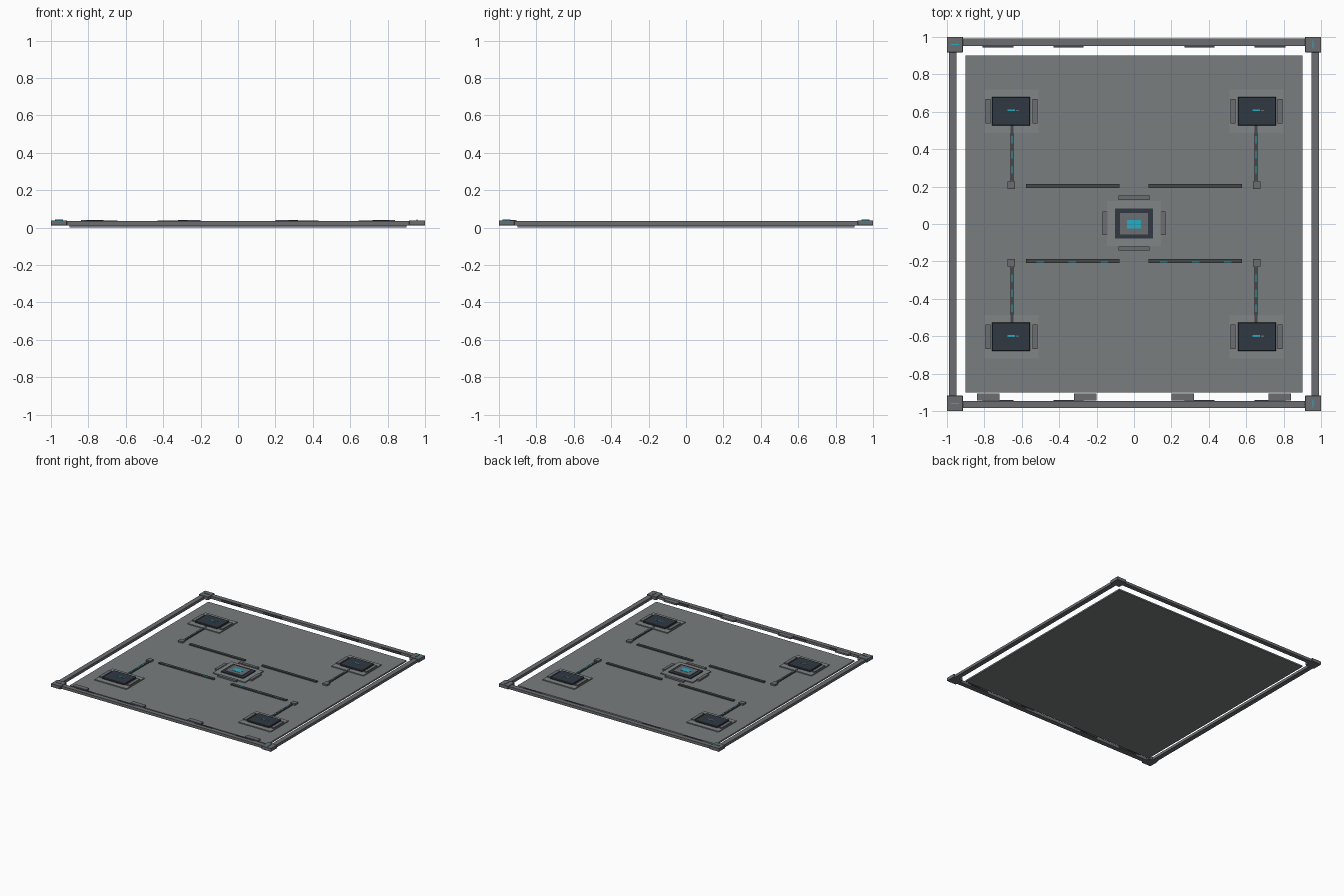
import bpy, bmesh
from mathutils import Matrix, Vector

if "Cube" in bpy.data.objects:
    bpy.data.objects.remove(bpy.data.objects["Cube"])


def material(name, rgb):
    m = bpy.data.materials.new(name)
    m.diffuse_color = (*rgb, 1)
    m.use_nodes = True
    m.node_tree.nodes["Principled BSDF"].inputs["Base Color"].default_value = m.diffuse_color
    return m


GREY = material("panel_grey", (0.19, 0.205, 0.21))
PALE = material("pad_grey", (0.22, 0.235, 0.235))
STEEL = material("frame_grey", (0.15, 0.155, 0.165))
DARK = material("dark_steel", (0.06, 0.065, 0.07))
NAVY = material("screen_navy", (0.03, 0.04, 0.055))
CYAN = material("cyan_glow", (0.02, 0.42, 0.55))


def box(name, x0, x1, y0, y1, z0, z1, mat, bevel=0):
    """Box from its limits, optionally with a small chamfer."""
    bm = bmesh.new()
    size = Vector((abs(x1 - x0), abs(y1 - y0), z1 - z0))
    centre = Vector(((x0 + x1) / 2, (y0 + y1) / 2, (z0 + z1) / 2))
    bmesh.ops.create_cube(bm, size=1, matrix=Matrix.Translation(centre) @ Matrix.Diagonal((*size, 1)))
    if bevel:
        bmesh.ops.bevel(bm, geom=bm.edges[:], offset=bevel, segments=1, affect='EDGES')
    me = bpy.data.meshes.new(name)
    bm.to_mesh(me)
    bm.free()
    me.materials.append(mat)
    ob = bpy.data.objects.new(name, me)
    bpy.context.collection.objects.link(ob)
    return ob


TOP = 0.012

# Floor panel
box("floor_panel", -0.9, 0.9, -0.9, 0.9, 0, TOP, GREY)

# Outer frame rails and corner blocks
for s in (-1, 1):
    box("side_rail", s * 0.95, s * 0.99, -0.94, 0.94, 0.012, 0.034, STEEL)
    yc = 0.972 if s > 0 else -0.965
    box("end_rail", -0.94, 0.94, yc - 0.019, yc + 0.019, 0.012, 0.034, STEEL)
    for t in (-1, 1):
        box("corner_block", s * 0.915, s, t * 0.918, t, 0.012, 0.039, STEEL, 0.001)
        x, y = s * 0.957, t * 0.96
        dx, dy = (0.022, 0.003) if s < 0 else (0.003, 0.022)
        box("corner_light", x - dx, x + dx, y - dy, y + dy, 0.038, 0.043, CYAN)

# Rail inserts and front clips
for s in (-1, 1):
    for a, b in ((0.27, 0.43), (0.645, 0.81)):
        box("rail_insert_back", s * a, s * b, 0.943, 0.956, 0.02, 0.037, DARK)
        box("rail_insert_front", s * a, s * b, -0.953, -0.94, 0.02, 0.037, DARK)
    for a, b in ((0.2, 0.32), (0.72, 0.84)):
        box("front_clip", s * a, s * b, -0.944, -0.906, 0.027, 0.041, STEEL)

# Four corner console pads with cable channels
for s in (-1, 1):
    for t in (-1, 1):
        yc = t * 0.603
        xc = s * 0.655
        box("pad_base", s * 0.51, s * 0.8, yc - 0.116, yc + 0.116, TOP, 0.02, PALE)
        box("pad_screen", s * 0.555, s * 0.76, yc - 0.077, yc + 0.077, 0.019, 0.033, NAVY, 0.003)
        for a, b in ((0.515, 0.543), (0.768, 0.795)):
            box("pad_handle", s * a, s * b, yc - 0.066, yc + 0.066, 0.019, 0.029, STEEL)
        box("screen_mark", xc - 0.022, xc + 0.018, yc, yc + 0.009, 0.032, 0.035, CYAN)
        box("screen_dot", xc + 0.024, xc + 0.04, yc, yc + 0.007, 0.032, 0.035, STEEL)
        box("short_channel", s * 0.644, s * 0.661, t * 0.225, t * 0.53, TOP, 0.021, DARK)
        box("channel_end", s * 0.637, s * 0.677, t * 0.187, t * 0.228, TOP, 0.025, STEEL)
        for y in (0.27, 0.35, 0.43):
            box("short_channel_light", s * 0.649, s * 0.656, t * y, t * (y + 0.04), 0.02, 0.022, CYAN)

# Long channels beside the centre
for s in (-1, 1):
    for t in (-1, 1):
        yc = t * 0.2 + 0.003
        box("long_channel", s * 0.077, s * 0.578, yc - 0.011, yc + 0.011, TOP, 0.021, DARK)
        if t < 0:
            for x in (0.14, 0.31, 0.48):
                box("long_channel_light", s * x, s * (x + 0.04), yc - 0.008, yc - 0.003, 0.02, 0.022, CYAN)

# Central hub
box("hub_base", -0.145, 0.145, -0.118, 0.122, TOP, 0.02, PALE)
box("hub_frame", -0.102, 0.102, -0.077, 0.083, 0.019, 0.028, NAVY)
box("hub_cap", -0.074, 0.074, -0.055, 0.058, 0.027, 0.032, STEEL)
box("hub_light", -0.038, 0.038, -0.024, 0.021, 0.031, 0.034, CYAN)
for s in (-1, 1):
    box("hub_side_clip", s * 0.143, s * 0.168, -0.06, 0.067, TOP, 0.025, STEEL)
    yc = s * 0.136 + 0.005
    box("hub_end_clip", -0.084, 0.084, yc - 0.012, yc + 0.012, TOP, 0.025, STEEL)
